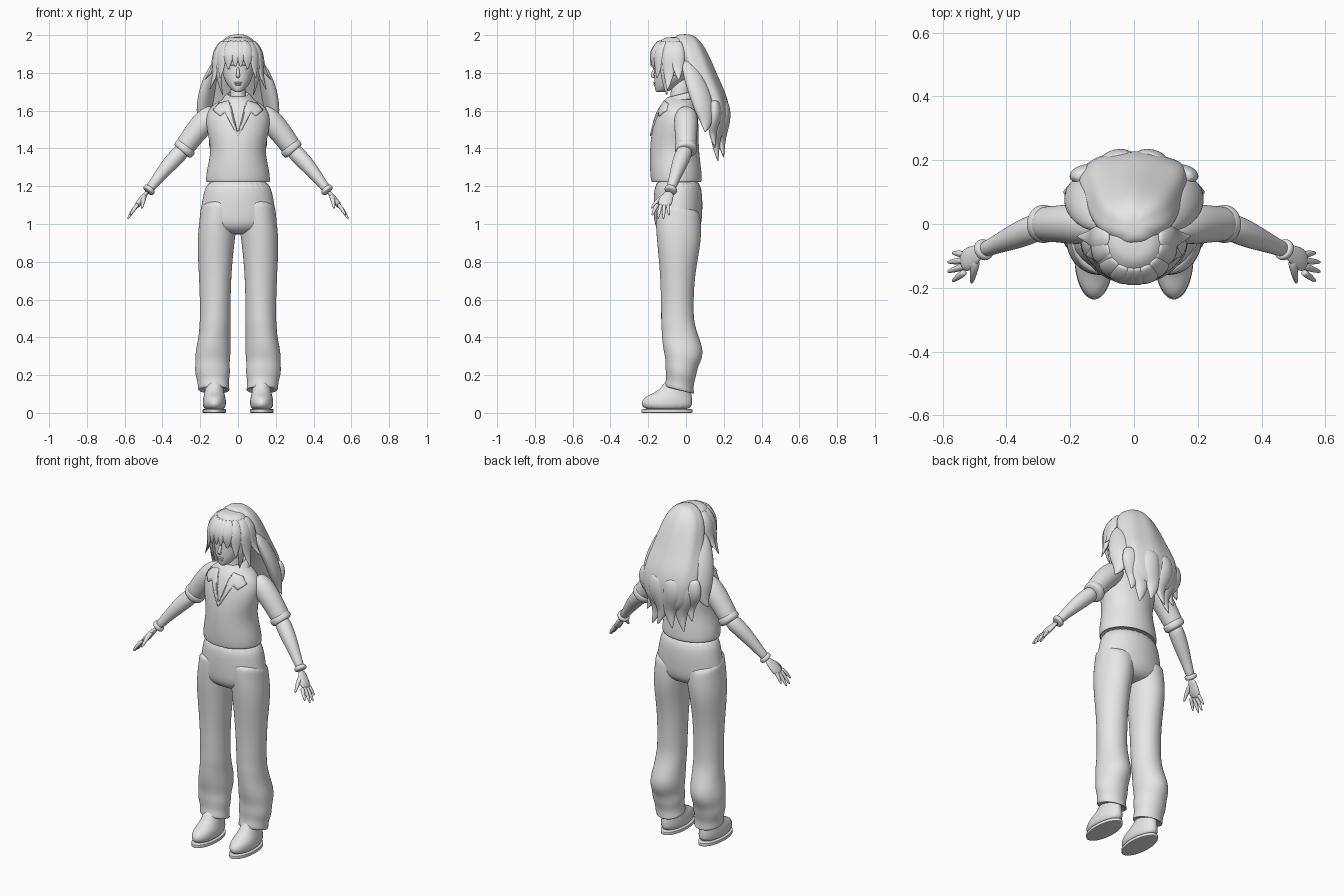
import bpy, bmesh, math
from mathutils import Vector

cube = bpy.data.objects.get("Cube")
if cube:
    bpy.data.objects.remove(cube, do_unlink=True)

grey = bpy.data.materials.new("plain_grey")
grey.use_nodes = True
grey.diffuse_color = (0.8, 0.8, 0.8, 1)
grey.node_tree.nodes["Principled BSDF"].inputs["Base Color"].default_value = grey.diffuse_color


def finish(name, bm, mirror=False, subdivide=True):
    """Turn a bmesh into a smooth, optionally mirrored object."""
    bmesh.ops.recalc_face_normals(bm, faces=bm.faces)
    for face in bm.faces:
        face.smooth = True
    mesh = bpy.data.meshes.new(name)
    bm.to_mesh(mesh)
    bm.free()
    mesh.materials.append(grey)
    obj = bpy.data.objects.new(name, mesh)
    bpy.context.collection.objects.link(obj)
    if mirror:
        modifier = obj.modifiers.new("mirror", 'MIRROR')
        modifier.use_mirror_merge = False
    if subdivide:
        modifier = obj.modifiers.new("smooth", 'SUBSURF')
        modifier.levels = modifier.render_levels = 2
    return obj


def skin(bm, rings):
    """Bridge a list of point rings and close both ends."""
    loops = [[bm.verts.new(point) for point in ring] for ring in rings]
    count = len(loops[0])
    for low, high in zip(loops, loops[1:]):
        for i in range(count):
            j = (i + 1) % count
            bm.faces.new((low[i], low[j], high[j], high[i]))
    bm.faces.new(loops[0])
    bm.faces.new(loops[-1])


def loft(name, rings, x=0, mirror=False, sides=20, waves=0, depth=0, tilt=0):
    """Stack ovals given as (height, half width, front y, back y, optional x)."""
    bm = bmesh.new()
    shape = []
    for k, (z, half_width, front, back, *shift) in enumerate(rings):
        centre_x = shift[0] if shift else x
        centre_y, half_depth = (front + back) / 2, (back - front) / 2
        ring = []
        for i in range(sides):
            angle = math.tau * i / sides
            swell = 1.015 + depth * math.cos(waves * angle + k / 2)
            dy = swell * half_depth * math.sin(angle)
            ring.append((centre_x + swell * half_width * math.cos(angle), centre_y + dy, z + tilt * dy))
        shape.append(ring)
    skin(bm, shape)
    return finish(name, bm, mirror)


def tube(name, path, out=(0, -1, 0), flat=1, mirror=True, sides=12):
    """Sweep an oval along (x, y, z, radius); its thin side faces out."""
    bm = bmesh.new()
    points = [Vector(p[:3]) for p in path]
    angles = [math.tau * i / sides for i in range(sides)]
    shape = []
    for k, point in enumerate(points):
        ahead, behind = points[min(k + 1, len(points) - 1)], points[max(k - 1, 0)]
        along = (ahead - behind).normalized()
        side = along.cross(Vector(out)).normalized()
        normal = side.cross(along)
        radius = path[k][3]
        shape.append([point + radius * (math.cos(a) * side + flat * math.sin(a) * normal) for a in angles])
    skin(bm, shape)
    return finish(name, bm, mirror)


def limb(name, start, end, radii, bow=0, out=(0, -1, 0), flat=1):
    """Sweep evenly spaced radii from start to end, arched upward by bow."""
    path = []
    for i, radius in enumerate(radii):
        t = i / (len(radii) - 1)
        point = start.lerp(end, t)
        point.z += bow * math.sin(math.pi * t)
        path.append((*point, radius))
    return tube(name, path, out, flat)


def ball(name, centre, size, mirror=False):
    bm = bmesh.new()
    bmesh.ops.create_uvsphere(bm, u_segments=20, v_segments=12, radius=1)
    for vert in bm.verts:
        vert.co = Vector(c + s * q for c, s, q in zip(centre, size, vert.co))
    return finish(name, bm, mirror, False)


def bell(value, middle, spread):
    return math.exp(-((value - middle) / spread) ** 2)


# Shoes with a thin sole
loft("shoe", [(.01, .058, -.23, .03), (.06, .063, -.24, .033), (.09, .056, -.21, .03),
              (.115, .05, -.14, .025), (.2, .045, -.09, .02)], x=.125, mirror=True)
loft("sole", [(z, .062, -.237, .035) for z in (0, .001, .019, .02)], x=.125, mirror=True)

# Loose trouser legs: fuller at the seat and gathered above the hem
leg = [(.13, .06, -.08, .03)]
for step in range(21):
    z = .11 + step / 20
    crumple = .006 * math.sin(70 * z) * bell(z, .2, .2)
    half_width = .08 + .02 * bell(z, 1, .25) + .013 * bell(z, .28, .12) + crumple
    front = -.13 - .03 * bell(z, 1, .25) + .025 * bell(z, .2, .12) - crumple
    back = .04 + .04 * bell(z, 1, .2) + .05 * bell(z, .35, .1) + crumple
    leg.append((z, half_width, front, back, .12 + .016 * bell(z, .25, .15) - .02 * bell(z, 1.1, .15)))
loft("trouser_leg", leg, x=.12, mirror=True, waves=3, depth=.012, tilt=-.25)
loft("trouser_hips", [(.945, .05, -.09, .01), (.955, .13, -.13, .05), (.99, .203, -.165, .08),
                      (1.05, .2, -.17, .085), (1.15, .183, -.17, .087), (1.25, .16, -.16, .07)], sides=28)

# Shirt body with a rolled hem
shirt = loft("shirt", [(1.24, .15, -.16, .06), (1.215, .165, -.18, .08), (1.235, .169, -.185, .083),
                       (1.29, .163, -.19, .08), (1.39, .139, -.19, .066), (1.48, .16, -.183, .066),
                       (1.57, .173, -.16, .063), (1.63, .138, -.135, .055), (1.66, .08, -.11, .04),
                       (1.68, .05, -.09, .03)], sides=28)

# Sleeves, forearms and wrist cuffs
shoulder, elbow, wrist = Vector((.11, 0, 1.6)), Vector((.3, 0, 1.38)), Vector((.48, -.085, 1.17))
limb("sleeve", shoulder, elbow, (.045, .064, .066, .062, .058, .055), bow=.02)
limb("sleeve_cuff", shoulder.lerp(elbow, .82), elbow, (.05, .062, .062, .062, .05))
limb("forearm", shoulder.lerp(elbow, .9), wrist, (.042, .046, .043, .036, .028, .024), bow=.01)
limb("wrist_cuff", elbow.lerp(wrist, .9), wrist, (.027, .035, .035, .035, .027))

# Hands
outward, knuckles = (1, 0, .6), Vector((.54, -.123, 1.09))
limb("palm", wrist, knuckles, (.023, .03, .037, .038, .028), out=outward, flat=.45)
for i in range(4):
    short = i in (0, 3)
    base = knuckles + Vector((-.01, .027 - .018 * i, .015))
    tip = Vector((.57 if short else .585, -.09 - .03 * i, 1.045 if short else 1.025))
    limb("finger", base, tip, (.011, .011, .01, .008, .004), bow=.004, out=outward)
limb("thumb", Vector((.495, -.11, 1.15)), Vector((.51, -.187, 1.08)), (.014, .014, .011, .005), bow=.01, out=outward)

# Neck and shirt collar
loft("neck", [(1.6, .055, -.1, .03), (1.66, .042, -.08, .018), (1.78, .04, -.08, .02)])
loft("collar", [(1.64, .09, -.115, .05), (1.66, .085, -.11, .05), (1.69, .06, -.09, .04),
                (1.69, .052, -.08, .034), (1.65, .05, -.075, .03)], tilt=.25)

# Pointed lapels projected on the shirt front
outline = [(.003, 1.465), (.07, 1.59), (.095, 1.57), (.13, 1.6), (.1, 1.635), (.05, 1.65), (.033, 1.58)]
bm = bmesh.new()
bm.faces.new([bm.verts.new((x, -.3, z)) for x, z in outline])
bmesh.ops.triangulate(bm, faces=bm.faces)
bmesh.ops.subdivide_edges(bm, edges=bm.edges, cuts=3, use_grid_fill=True)
lapel = finish("lapel", bm, False, False)
wrap = lapel.modifiers.new("wrap", 'SHRINKWRAP')
wrap.target, wrap.wrap_method, wrap.use_project_y = shirt, 'PROJECT', True
thick = lapel.modifiers.new("thick", 'SOLIDIFY')
thick.thickness, thick.offset = .016, 0
lapel.modifiers.new("mirror", 'MIRROR')

# Head and face
loft("head", [(1.698, .012, -.155, -.12), (1.705, .03, -.163, -.08), (1.735, .055, -.167, -.04),
              (1.77, .076, -.168, 0), (1.85, .094, -.166, .05), (1.92, .09, -.16, .05), (1.96, .06, -.13, .03)])
tube("nose", [(0, -.16, 1.83, .007), (0, -.172, 1.805, .009), (0, -.182, 1.785, .011), (0, -.165, 1.775, .009)],
     mirror=False)
ball("upper_lip", (0, -.165, 1.748), (.02, .008, .005))
ball("lower_lip", (0, -.163, 1.738), (.016, .009, .006))
ball("eye", (.037, -.148, 1.83), (.019, .009, .013), True)
tube("eyelid", [(.015, -.159, 1.832, .003), (.035, -.159, 1.846, .005), (.06, -.143, 1.838, .003)])
ball("ear", (.09, -.06, 1.815), (.01, .02, .03), True)


# Front hair cap and the locks hanging over its dome
def dome(z):
    return math.sqrt(1 - (max(z - 1.87, 0) / .13) ** 2)


def hanging_lock(name, degrees, length, width, flick):
    """Drape a tapered lock from the crown, flicking its tip in or out."""
    angle = math.radians(degrees)
    across, ahead = math.sin(angle), -math.cos(angle)
    path = []
    for i in range(8):
        t = i / 7
        z = 1.97 - length * t
        reach = dome(z) + flick * t ** 4
        radius = width * math.sin(math.pi * (.2 + .8 * t)) + .003
        path.append((.12 * reach * across, .13 * reach * ahead - .055, z, radius))
    tube(name, path, (across, ahead, .4), .45)


cap = [(1.885, .1, -.16, .03)]
for z in (1.89, 1.92, 1.95, 1.975, 1.99):
    cap.append((z, .124 * dome(z), -.055 - .13 * dome(z), -.055 + .1 * dome(z)))
loft("hair_cap", cap, sides=24)
hanging_lock("fringe_centre", 7, .14, .022, 0)
hanging_lock("fringe_middle", 25, .15, .03, 0)
hanging_lock("fringe_outer", 46, .2, .03, .1)
hanging_lock("jaw_lock", 62, .29, .024, -.25)
hanging_lock("temple_lock", 75, .26, .036, .3)
hanging_lock("ear_lock", 95, .21, .036, .5)

# Long swept back hair ending in wavy tails
loft("back_hair", [(2.005, .025, -.035, .02), (1.993, .06, -.06, .05), (1.95, .107, -.075, .09),
                   (1.87, .133, -.06, .13), (1.76, .152, 0, .175), (1.66, .17, .06, .225),
                   (1.55, .165, .1, .23), (1.44, .09, .15, .205)], sides=32, waves=7, depth=.028)
tube("side_hair", [(.1, 0, 1.87, .03), (.135, .03, 1.8, .055), (.165, .07, 1.7, .066), (.18, .1, 1.6, .06),
                   (.19, .11, 1.53, .035), (.222, .1, 1.485, .003)], (.8, .5, 0), .6)
for name, x, y, length, width in (("inner_tail", .04, .195, .3, .055), ("middle_tail", .095, .165, .32, .055),
                                  ("outer_tail", .14, .15, .25, .05)):
    path = []
    for i in range(9):
        t = i / 8
        wave = .015 * math.sin(7 * t)
        path.append((x + wave, y + wave / 2, 1.65 - length * t, width * math.sin(math.pi * (.3 + .7 * t)) + .003))
    tube(name, path, (.2, 1, 0), .6)
